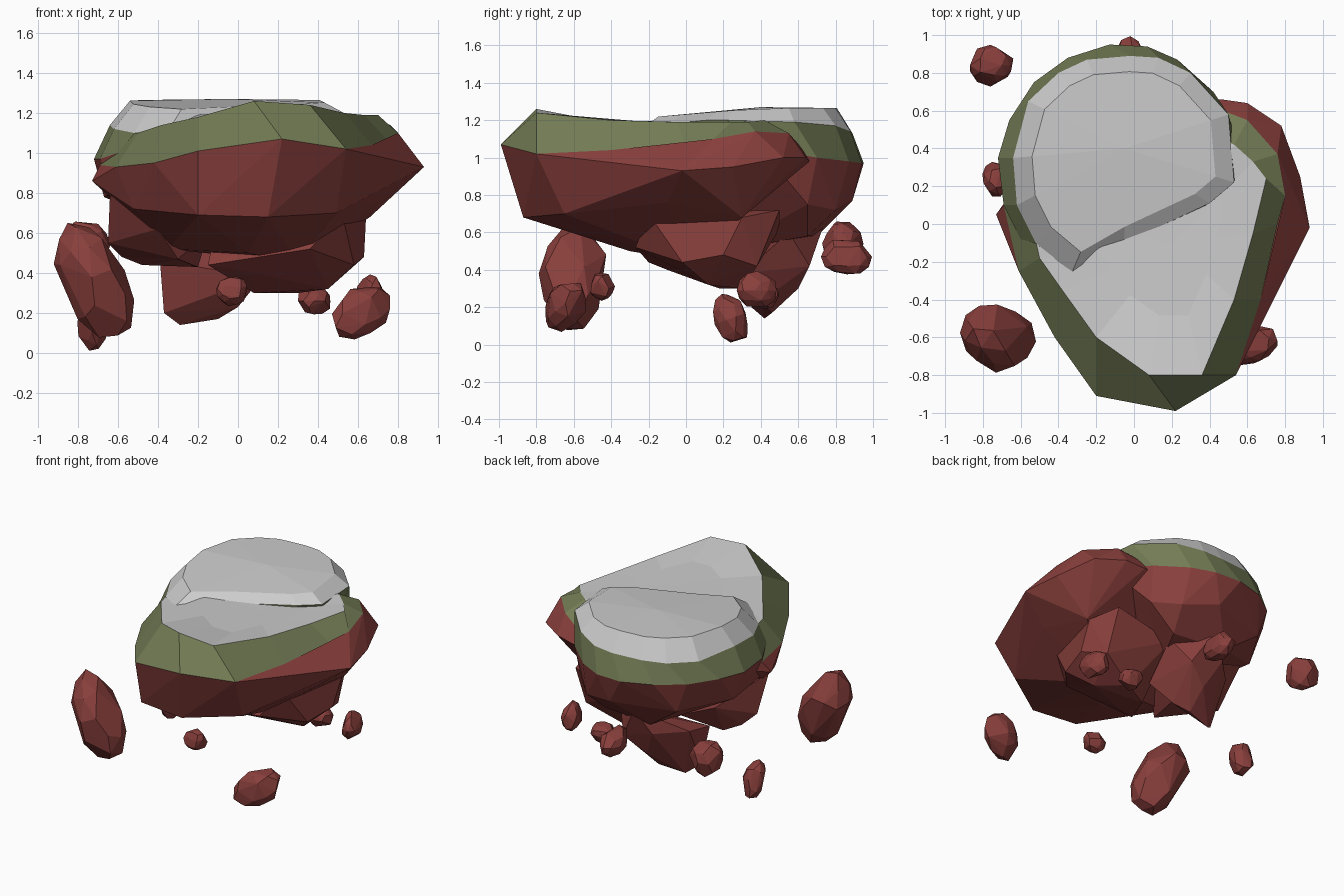
import bpy, bmesh, random
from math import radians
from mathutils import Vector, Euler

if "Cube" in bpy.data.objects:
    bpy.data.objects.remove(bpy.data.objects["Cube"])

random.seed(4)


def material(name, rgb):
    m = bpy.data.materials.new(name)
    m.diffuse_color = (*rgb, 1)
    m.use_nodes = True
    m.node_tree.nodes["Principled BSDF"].inputs["Base Color"].default_value = m.diffuse_color
    return m


RED = material("red_rock", (0.25, 0.05, 0.045))
GREEN = material("grass", (0.17, 0.20, 0.09))


def finish(name, bm, mat=None):
    bmesh.ops.recalc_face_normals(bm, faces=bm.faces)
    me = bpy.data.meshes.new(name)
    bm.to_mesh(me)
    bm.free()
    ob = bpy.data.objects.new(name, me)
    bpy.context.collection.objects.link(ob)
    if mat:
        me.materials.append(mat)
    return ob


def hull(name, points, rim=()):
    """Faceted rock from corner points; the face across the rim is left open."""
    bm = bmesh.new()
    rim_verts = {bm.verts.new(p) for p in rim}
    for p in points:
        bm.verts.new(p)
    bmesh.ops.convex_hull(bm, input=bm.verts[:])
    bm.normal_update()
    top = [f for f in bm.faces if rim_verts.issuperset(f.verts) and f.normal.z > 0.5]
    bmesh.ops.delete(bm, geom=top, context='FACES')
    bmesh.ops.delete(bm, geom=[v for v in bm.verts if not v.link_faces], context='VERTS')
    return finish(name, bm, RED)


def band(name, low, high):
    """Strip of faces between two rings."""
    bm = bmesh.new()
    a, b = [bm.verts.new(p) for p in low], [bm.verts.new(p) for p in high]
    for i in range(len(a)):
        j = (i + 1) % len(a)
        bm.faces.new((a[i], a[j], b[j], b[i]))
    return finish(name, bm, GREEN)


def cap(name, ring, centre, scale, height):
    """Grey top: rim, one inner ring, centre point."""
    bm = bmesh.new()
    c = Vector(centre)
    a = [bm.verts.new(p) for p in ring]
    b = []
    for p in ring:
        q = c.lerp(Vector(p), scale)
        q.z = height(q, p)
        b.append(bm.verts.new(q))
    mid = bm.verts.new(c)
    for i in range(len(a)):
        j = (i + 1) % len(a)
        bm.faces.new((a[i], a[j], b[j], b[i]))
        bm.faces.new((b[i], b[j], mid))
    finish(name, bm)


def boulder(name, loc, size, rot=(0, 0, 0)):
    """Small floating rock: jittered low-poly ball, made convex."""
    bm = bmesh.new()
    bmesh.ops.create_icosphere(bm, subdivisions=2, radius=1)
    e = Euler([radians(r) for r in rot])
    pts = []
    for v in random.sample(bm.verts[:], 30):
        p = v.co * random.uniform(0.93, 1.07)
        p = Vector((p.x * size[0], p.y * size[1], p.z * size[2]))
        p.rotate(e)
        pts.append(p + Vector(loc))
    bm.free()
    hull(name, pts)


# Front slab: rim rings
front_low = [(.22, -.99, 1.07), (.54, -.80, 1.02), (.67, -.4, 1.04), (.76, 0, 1.05), (.80, .15, 1.1),
             (.76, .37, 1.14), (.6, .55, 1.13), (.42, .62, 1.05), (0, .65, 1.0), (-.45, .45, .95),
             (-.69, .1, .94), (-.61, -.25, .93), (-.42, -.6, .95), (-.2, -.91, 1.01)]
front_top = [(.08, -.8, 1.26), (.36, -.8, 1.24), (.53, -.4, 1.2), (.63, -.05, 1.19), (.70, .24, 1.19),
             (.63, .33, 1.19), (.53, .42, 1.2), (.35, .5, 1.15), (0, .55, 1.12), (-.35, .4, 1.1),
             (-.55, .05, 1.1), (-.5, -.18, 1.1), (-.38, -.35, 1.14), (-.2, -.6, 1.18)]
band("front_grass_band", front_low, front_top)
cap("front_top", front_top, (.2, -.1, 1.19), .55, lambda q, p: 1.19 - .02 * q.y)

# Front slab: rock body and right lower lump
hull("front_rock", [(.93, -.02, .93), (.88, .25, .95), (.78, .52, 1.0), (.6, .64, 1.0), (.46, .66, .98),
                    (-.73, .05, .86), (-.2, -.84, .69), (.15, -.87, .68), (.49, -.65, .70), (.70, -.1, .76),
                    (.66, .3, .68), (-.52, -.3, .72), (.05, -.3, .50), (.3, 0, .45), (-.35, -.1, .52)], front_low)
hull("lower_rock_right", [(.36, -.27, .52), (.52, -.2, .70), (.64, .3, .68), (.63, .2, .48), (.55, .38, .42),
                          (.45, .12, .32), (.08, .18, .30), (.3, .3, .30), (.08, -.1, .40), (.55, .5, .72),
                          (.1, .5, .62), (-.15, -.2, .44), (-.1, 0, .7), (.58, -.02, .44)])

# Back slab, resting on the front one
back_low = [(-.35, -.26, 1.05), (.1, -.05, 1.05), (.45, .15, 1.05), (.55, .4, 1.05), (.42, .7, 1.0),
            (.23, .87, .98), (.07, .94, .97), (-.13, .95, .97), (-.35, .88, .98), (-.53, .75, .98),
            (-.66, .55, .98), (-.72, .35, .97), (-.69, .1, .97), (-.6, -.08, 1.0)]
back_top = [(-.33, -.26, 1.14), (-.05, -.1, 1.18), (.4, .11, 1.2), (.53, .22, 1.2), (.5, .58, 1.19),
            (.3, .8, 1.17), (.13, .88, 1.14), (-.02, .89, 1.13), (-.25, .87, 1.13), (-.4, .8, 1.12),
            (-.56, .65, 1.12), (-.64, .35, 1.14), (-.62, .1, 1.12), (-.52, -.1, 1.1)]
band("back_grass_band", back_low, back_top)
cap("back_top", back_top, (-.05, .4, 1.27), .83,
    lambda q, p: 1.215 + .05 * min(1, max(0, q.y + .2) / .6))

# Back slab: rock body, left lump and hanging spire
hull("back_rock", [(-.67, .4, .78), (-.45, .75, .76), (0, .89, .77), (.25, .8, .72), (.4, .65, .75),
                   (-.63, 0, .8), (-.2, .7, .58), (.2, .65, .58), (0, .2, .5)], back_low)
hull("lower_rock_left", [(-.64, -.05, .79), (-.65, .1, .55), (-.58, .18, .48), (-.48, .25, .44),
                         (-.2, .2, .43), (-.3, -.15, .47), (-.4, -.25, .62), (-.55, .45, .7),
                         (-.3, .5, .6), (-.15, 0, .6)])
hull("hanging_spire", [(-.39, .28, .46), (-.37, .35, .20), (-.29, .42, .14), (-.1, .46, .17), (0, .4, .23),
                       (.05, .66, .42), (-.2, .68, .5), (.12, .3, .38), (-.38, .5, .5), (.15, .55, .6),
                       (-.1, .75, .68), (-.1, .6, .3)])

# Floating boulders
boulder("large_boulder", (-.72, -.60, .355), (.17, .18, .31), (-8, -24, 0))
for i, (loc, size, rot) in enumerate([
        ((.615, -.65, .21), (.175, .11, .12), (0, -28, 25)),
        ((-.76, .84, .54), (.12, .11, .13), (0, 0, 0)),
        ((-.02, .86, .47), (.08, .14, .10), (0, 0, 0)),
        ((-.73, .24, .14), (.08, .09, .14), (20, 0, 0)),
        ((.66, .38, .29), (.07, .11, .10), (0, 0, 20)),
        ((-.03, -.45, .31), (.085, .07, .075), (0, -20, 0)),
        ((.38, .42, .26), (.09, .08, .07), (0, 0, 0))]):
    boulder(f"small_boulder_{i + 1}", loc, size, rot)
